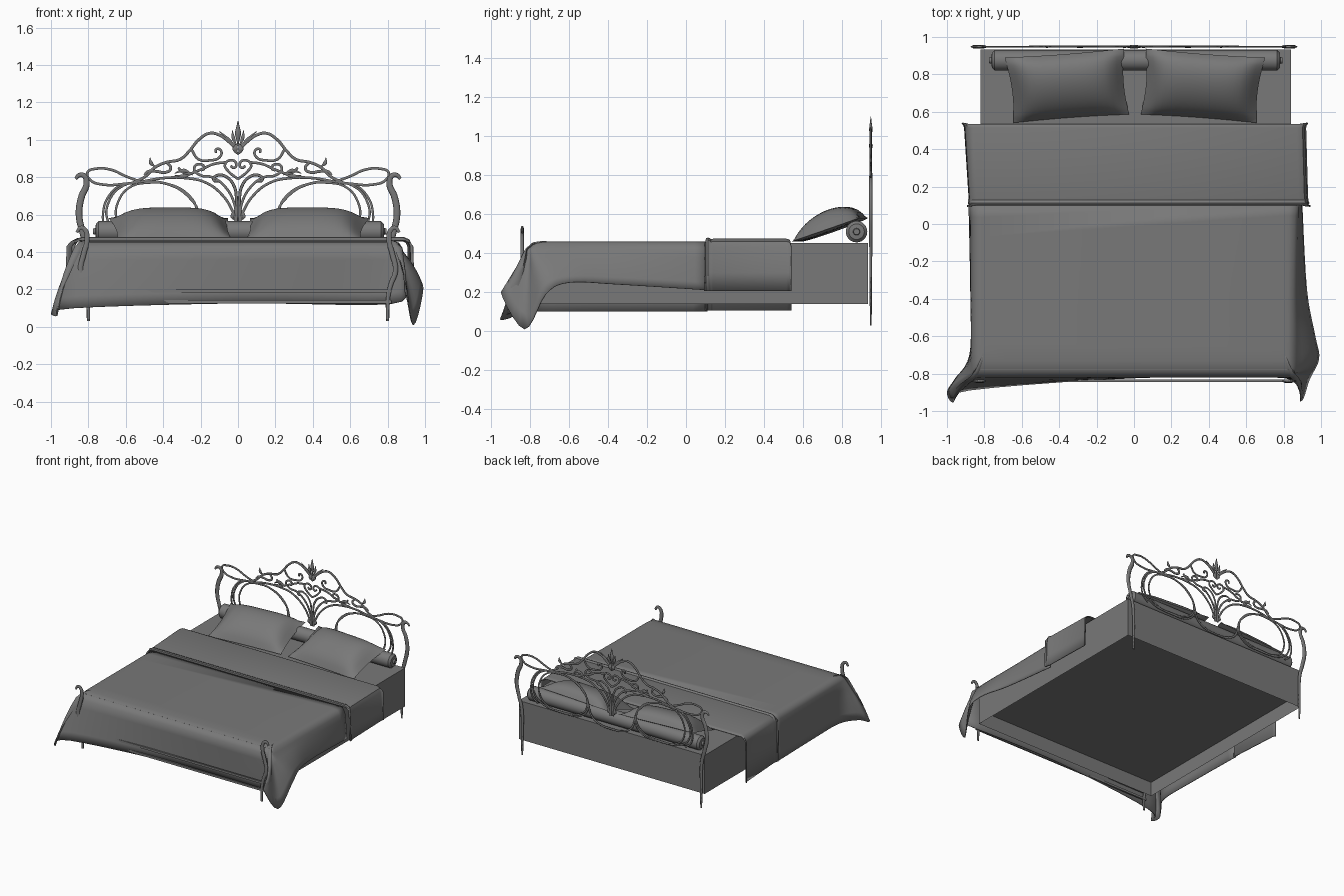
import bpy, bmesh, math
from mathutils import Vector

cube = bpy.data.objects.get("Cube")
if cube:
    bpy.data.objects.remove(cube)

grey = bpy.data.materials.new("plain grey")
grey.use_nodes = True
grey.diffuse_color = (0.19, 0.19, 0.19, 1)
grey.node_tree.nodes["Principled BSDF"].inputs["Base Color"].default_value = (0.19, 0.19, 0.19, 1)


def add(name, data):
    ob = bpy.data.objects.new(name, data)
    bpy.context.collection.objects.link(ob)
    data.materials.append(grey)
    return ob


def select(ob):
    bpy.ops.object.select_all(action='DESELECT')
    ob.select_set(True)
    bpy.context.view_layer.objects.active = ob


def finish(name, bm, thickness=0, angle=40):
    bmesh.ops.remove_doubles(bm, verts=bm.verts[:], dist=0.0005)
    bmesh.ops.recalc_face_normals(bm, faces=bm.faces)
    me = bpy.data.meshes.new(name)
    bm.to_mesh(me)
    bm.free()
    ob = add(name, me)
    if thickness:
        mod = ob.modifiers.new("thickness", 'SOLIDIFY')
        mod.thickness = thickness
    select(ob)
    bpy.ops.object.shade_smooth_by_angle(angle=math.radians(angle))


def grid(bm, rows):
    vs = [[bm.verts.new(p) for p in row] for row in rows]
    for a, b in zip(vs, vs[1:]):
        for i in range(len(a) - 1):
            bm.faces.new((a[i], a[i + 1], b[i + 1], b[i]))
    return vs


def smooth_path(pts, n=5):
    """Catmull-Rom curve through the points."""
    p = [Vector(q) for q in pts]
    p = [p[0]] + p + [p[-1]]
    out = []
    for a, b, c, d in zip(p, p[1:], p[2:], p[3:]):
        for i in range(n):
            t = i / n
            out.append(b + (c - a) * t / 2 + (a * 2 - b * 5 + c * 4 - d) * t * t / 2
                       + (b * 3 - a - c * 3 + d) * t ** 3 / 2)
    return out + [p[-1]]


def box(name, x0, x1, y0, y1, z0, z1, open_ends=False):
    bm = bmesh.new()
    bmesh.ops.create_cube(bm, size=1)
    for v in bm.verts:
        v.co = ((x0 + x1) / 2 + v.co.x * (x1 - x0), (y0 + y1) / 2 + v.co.y * (y1 - y0),
                (z0 + z1) / 2 + v.co.z * (z1 - z0))
    if open_ends:
        bm.normal_update()
        flat = [f for f in bm.faces if abs(f.normal.z) > 0.5]
        bmesh.ops.delete(bm, geom=flat, context='FACES_ONLY')
    finish(name, bm)


def iron(name, strokes, r, y, ends=1.0, swell=0.0, cyclic=False):
    """Mirrored wrought iron strokes in an upright plane, swelling in the middle."""
    cu = bpy.data.curves.new(name, 'CURVE')
    cu.dimensions = '3D'
    cu.bevel_depth, cu.bevel_resolution, cu.resolution_u = r, 1, 5
    cu.use_fill_caps = True
    for pts in strokes:
        for side in (1, -1):
            sp = cu.splines.new('BEZIER')
            sp.bezier_points.add(len(pts) - 1)
            sp.use_cyclic_u = cyclic
            for i, (b, (x, z)) in enumerate(zip(sp.bezier_points, pts)):
                b.co = (x * side, 0, z)
                b.handle_left_type = b.handle_right_type = 'AUTO'
                b.radius = ends + swell * math.sin(math.pi * i / (len(pts) - 1))
    ob = add(name, cu)
    ob.location.y = y
    ob.scale.y = 0.6
    select(ob)
    bpy.ops.object.convert(target='MESH')


# Base skirt, open below, and mattress
box("bed_base", -0.82, 0.84, -0.78, 0.933, 0.14, 0.256, open_ends=True)
box("mattress", -0.82, 0.84, -0.78, 0.933, 0.256, 0.451)

# Bed cover: shoulder point and hem point around three sides, flaring at the foot corners
shoulder = [(-.87, .11), (-.87, -.4), (-.87, -.68), (-.865, -.78), (-.855, -.8), (-.84, -.815),
            (-.8, -.82), (0, -.82), (.8, -.82), (.84, -.815), (.855, -.8), (.865, -.78),
            (.87, -.62), (.87, -.35), (.88, .11)]
hem = [(-.885, .11, .1), (-.875, -.4, .1), (-.88, -.7, .1), (-.96, -.83, .1), (-1, -.9, .07),
       (-.965, -.955, .06), (-.88, -.89, .1), (0, -.825, .125), (.81, -.825, .12), (.89, -.95, .2),
       (.94, -.83, .01), (.99, -.72, .19), (.97, -.6, .25), (.925, -.35, .24), (.9, .11, .21)]
columns = []
for s, h in zip(smooth_path([(x, y, 0.42) for x, y in shoulder]), smooth_path(hem)):
    inner = Vector((max(-.8, min(.8, s.x)), max(-.68, s.y), 0.461))
    mid = inner.lerp(s, 0.75)
    mid.z = 0.45
    column = [inner, inner.lerp(mid, 0.5) + Vector((0, 0, .002)), mid, s]
    for k in range(1, 6):
        p = s.lerp(h, k / 5)
        out = 0.1 * math.sin(math.pi * k / 5) * (h - s).to_2d().length
        p.x += math.copysign(out, p.x) if abs(s.x) > 0.8 else 0
        column.append(p)
    columns.append(column)
bm = bmesh.new()
rim = [col[0] for col in grid(bm, columns)]
top = [v for i, v in enumerate(rim) if i == 0 or (v.co - rim[i - 1].co).length > 0.0005]
bm.faces.new(top)
finish("bed_cover", bm, 0.006, 60)

# Folded back band of the cover, with a raised front hem
section = [(-.91, .105), (-.908, .3), (-.905, .43), (-.89, .46), (-.86, .474), (.87, .474),
           (.9, .46), (.913, .43), (.917, .3), (.92, .205)]
bm = bmesh.new()
rows = []
for y, puff in ((.1, -.012), (.102, .002), (.112, .006), (.124, .002), (.128, -.003), (.14, 0),
                (.515, 0), (.53, -.004), (.535, -.012)):
    lean = (.535 - y) / .435
    rows.append([(x + math.copysign(puff, x) + lean * (.028 if x < 0 else .012), y,
                  z + (puff if z > .45 else 0)) for x, z in section])
grid(bm, rows)
finish("folded_cover", bm, 0.008)


# Pillows: domed cushion with a flat flange, leaning on the bolster
def pillow(name, side, shift):
    corners = [Vector(c) for c in ((.03, .59), (.642, .545), (.688, .885), (.055, .933))]
    n = 18
    bm = bmesh.new()
    for height in (0.098, -0.01):
        rows = []
        for j in range(n + 1):
            row = []
            for i in range(n + 1):
                u, v = i / n, j / n
                a, b = 2 * u - 1, 2 * v - 1
                p = corners[0].lerp(corners[1], u).lerp(corners[3].lerp(corners[2], u), v)
                p.x -= 0.018 * a * (1 - b * b)
                p.y -= 0.006 * b * (1 - a * a)
                e = max(0, 1 - (a / .92) ** 4) * max(0, 1 - (b / .95) ** 2)
                row.append((side * p.x + shift, p.y, 0.462 + 0.118 * v + height * e ** 0.55))
            rows.append(row)
        grid(bm, rows)
    finish(name, bm, 0.005, 60)


pillow("left_pillow", 1, 0.01)
pillow("right_pillow", -1, 0)

# Bolster turned around the x axis, with button ends
profile = [(-.775, 0), (-.775, .015), (-.762, .018), (-.76, .04), (-.745, .055),
           (.765, .055), (.78, .04), (.782, .018), (.795, .015), (.795, 0)]
bm = bmesh.new()
grid(bm, [[(x, .875 + r * math.cos(t), .51 + r * math.sin(t)) for x, r in profile]
          for t in [math.tau * k / 24 for k in range(25)]])
finish("bolster", bm)

# Posts with curled tips
iron("head_posts", [[(.8, .03), (.8, .2), (.805, .4), (.83, .5), (.85, .6), (.835, .7), (.81, .76),
                     (.82, .805), (.85, .81), (.868, .79)]], 0.012, 0.948, 0.7, 0.8)
iron("foot_posts", [[(.8, .04), (.802, .15), (.815, .22), (.842, .3), (.825, .39), (.808, .46),
                     (.815, .515), (.84, .53), (.862, .505)]], 0.012, -0.84, 0.75, 0.6)

# Foot rails
box("foot_rail_upper", -.82, .82, -.845, -.832, .183, .2)
box("foot_rail_lower", -.82, .82, -.845, -.832, .125, .142)

# Headboard scrollwork
iron("headboard_arch", [
    [(.02, .96), (.05, .99), (.1, 1.025), (.15, 1.035), (.21, 1.0), (.26, .94), (.31, .895),
     (.38, .88), (.44, .855), (.5, .8), (.56, .77)],
    [(.38, .88), (.36, .845), (.39, .825), (.43, .83), (.48, .83), (.5, .81)]], 0.009, 0.948)
iron("side_bows", [
    [(.52, .775), (.6, .805), (.68, .84), (.76, .845), (.805, .825), (.79, .785), (.72, .76),
     (.6, .765), (.52, .775)]], 0.008, 0.948)
iron("oval_loops", [
    [(.7, .58), (.69, .67), (.63, .745), (.52, .775), (.38, .765), (.27, .71), (.22, .62),
     (.25, .52), (.45, .47), (.64, .5)],
    [(.65, .58), (.64, .67), (.58, .745), (.48, .77), (.37, .76), (.26, .69), (.21, .6),
     (.25, .5), (.42, .465), (.6, .5)]], 0.007, 0.948, cyclic=True)
iron("outer_hoops", [
    [(.54, .77), (.63, .755), (.69, .7), (.72, .62), (.71, .53), (.66, .48)]], 0.007, 0.948)
iron("centre_stems", [
    [(.52, .775), (.4, .795), (.28, .795), (.17, .77), (.08, .7), (.03, .62), (.01, .56)],
    [(.008, .56), (.02, .66), (.07, .75), (.14, .8), (.2, .81), (.235, .845), (.21, .87),
     (.18, .85), (.2, .835)],
    [(.008, .56), (.008, .68), (.02, .75), (.06, .8), (.11, .81), (.13, .785), (.1, .78)],
    [(.21, .6), (.18, .51), (.1, .46), (.0, .45)]], 0.008, 0.948)
iron("heart_scrolls", [
    [(0, .79), (.05, .83), (.07, .865), (.045, .89), (.01, .875), (.02, .85), (.04, .86)],
    [(.06, .88), (.13, .87), (.2, .84), (.28, .82), (.32, .85)],
    [(.25, .95), (.21, .895), (.15, .89), (.1, .905), (.09, .94), (.115, .95), (.12, .93)]],
    0.008, 0.948)
iron("leaves", [
    [(.34, .82), (.29, .835), (.24, .81)], [(.34, .81), (.29, .805), (.24, .82)],
    [(.44, .855), (.465, .875), (.47, .905)],
    [(.02, .57), (.03, .59), (.015, .63)]], 0.011, 0.948, 0.15, 1.0)

# Finial
iron("finial_spike", [[(0, .97), (0, 1.035), (0, 1.1)], [(0, .92), (.015, .95), (0, .98)]],
     0.015, 0.948, 0.15, 1.0)
iron("finial_leaves", [[(.005, .96), (.025, 1.01), (.03, 1.05)], [(.005, .955), (.05, 1.0), (.1, 1.045)]],
     0.01, 0.948, 0.2, 0.9)
